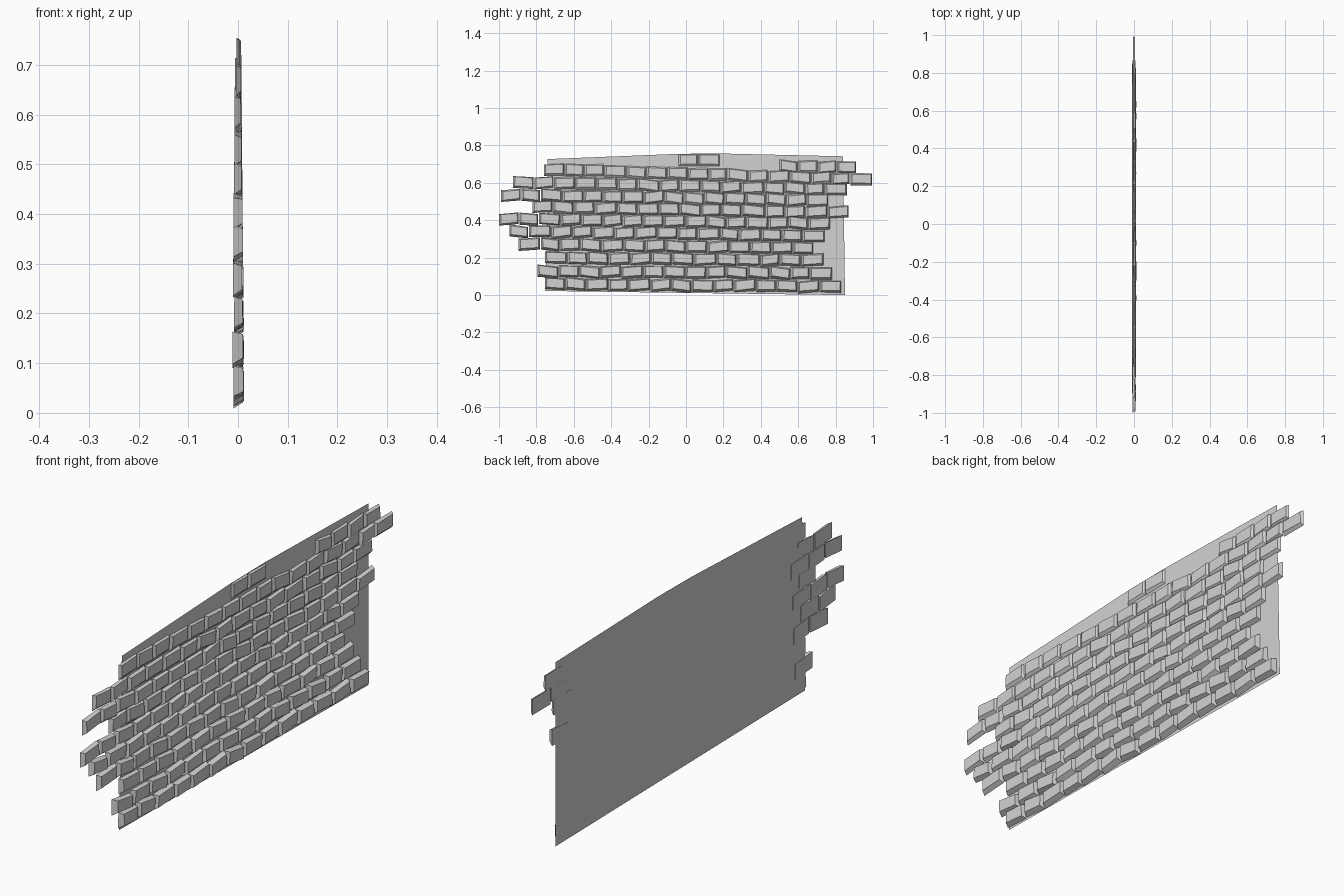
import bpy, bmesh, random

if "Cube" in bpy.data.objects:
    bpy.data.objects.remove(bpy.data.objects["Cube"])

random.seed(7)

stone = bpy.data.materials.new("wall grey")
stone.diffuse_color = (0.65, 0.65, 0.65, 1)
stone.use_nodes = True
stone.node_tree.nodes["Principled BSDF"].inputs["Base Color"].default_value = stone.diffuse_color


def back_x(z):
    """Depth of the slightly leaning backing sheet."""
    return -0.010 + 0.007 * z / 0.76


def finish(bm, name):
    mesh = bpy.data.meshes.new(name)
    bm.to_mesh(mesh)
    bm.free()
    mesh.materials.append(stone)
    obj = bpy.data.objects.new(name, mesh)
    bpy.context.collection.objects.link(obj)
    return obj


# Backing sheet: one flat outline with a shallow peak
outline = [(-0.75, 0.022), (0.85, 0.0), (0.84, 0.742),
           (0.18, 0.757), (-0.04, 0.755), (-0.74, 0.727)]
bm = bmesh.new()
bm.faces.new([bm.verts.new((back_x(z), y, z)) for y, z in outline])
finish(bm, "backing_sheet")


def jitter(amount):
    return random.uniform(-amount, amount)


def add_brick(bm, y0, y1, z0, z1):
    """Irregular block with a smaller, slightly shifted front face."""
    overhang = y0 < -0.76 or y1 > 0.85
    depth = back_x(z0) + (-0.002 if overhang else 0.0004)
    face_x = 0.0115 - 0.007 * z0 / 0.76 + jitter(0.0012)
    tilt = jitter(0.006)
    corners = [(y0, z0 - tilt), (y1, z0 + tilt), (y1, z1 + tilt), (y0, z1 - tilt)]
    insets = [(0.010, 0.011), (-0.006, 0.011), (-0.006, -0.005), (0.010, -0.005)]
    back, front = [], []
    for (y, z), (dy, dz) in zip(corners, insets):
        back_z = z + jitter(0.002)
        back_depth = depth if overhang else back_x(back_z) + 0.0004
        back.append(bm.verts.new((back_depth, y, back_z)))
        front.append(bm.verts.new((face_x + jitter(0.0008),
                                   y + dy + jitter(0.002), z + dz + jitter(0.002))))
    bm.faces.new(front)
    bm.faces.new(back[::-1])
    for i in range(4):
        j = (i + 1) % 4
        bm.faces.new((back[i], back[j], front[j], front[i]))


# Courses: left end, right end, bottom at left, bottom at right, brick count
courses = [
    (-0.755, 0.83, 0.028, 0.013, 14),
    (-0.795, 0.78, 0.095, 0.085, 14),
    (-0.755, 0.735, 0.168, 0.155, 13),
    (-0.895, 0.68, 0.240, 0.220, 14),
    (-0.945, 0.74, 0.310, 0.285, 15),
    (-1.0, 0.77, 0.376, 0.350, 16),
    (-0.82, 0.87, 0.440, 0.410, 15),
    (-0.99, 0.76, 0.503, 0.475, 16),
    (-0.925, 0.86, 0.572, 0.533, 16),
    (-0.76, 0.995, 0.640, 0.587, 16),
    (-0.04, 0.18, 0.692, 0.690, 2),
    (0.50, 0.91, 0.656, 0.650, 4),
]
for n, (left, right, z_left, z_right, count) in enumerate(courses, 1):
    pitch = (right - left) / count
    joints = [left + i * pitch + (jitter(0.007) if 0 < i < count else 0)
              for i in range(count + 1)]
    bm = bmesh.new()
    for i in range(count):
        t = i / max(count - 1, 1)
        z = z_left + (z_right - z_left) * t + jitter(0.002)
        add_brick(bm, joints[i], joints[i + 1] - (0.005 if i < count - 1 else 0),
                  z, z + 0.063)
    bmesh.ops.recalc_face_normals(bm, faces=bm.faces)
    finish(bm, f"brick_course_{n:02d}")
